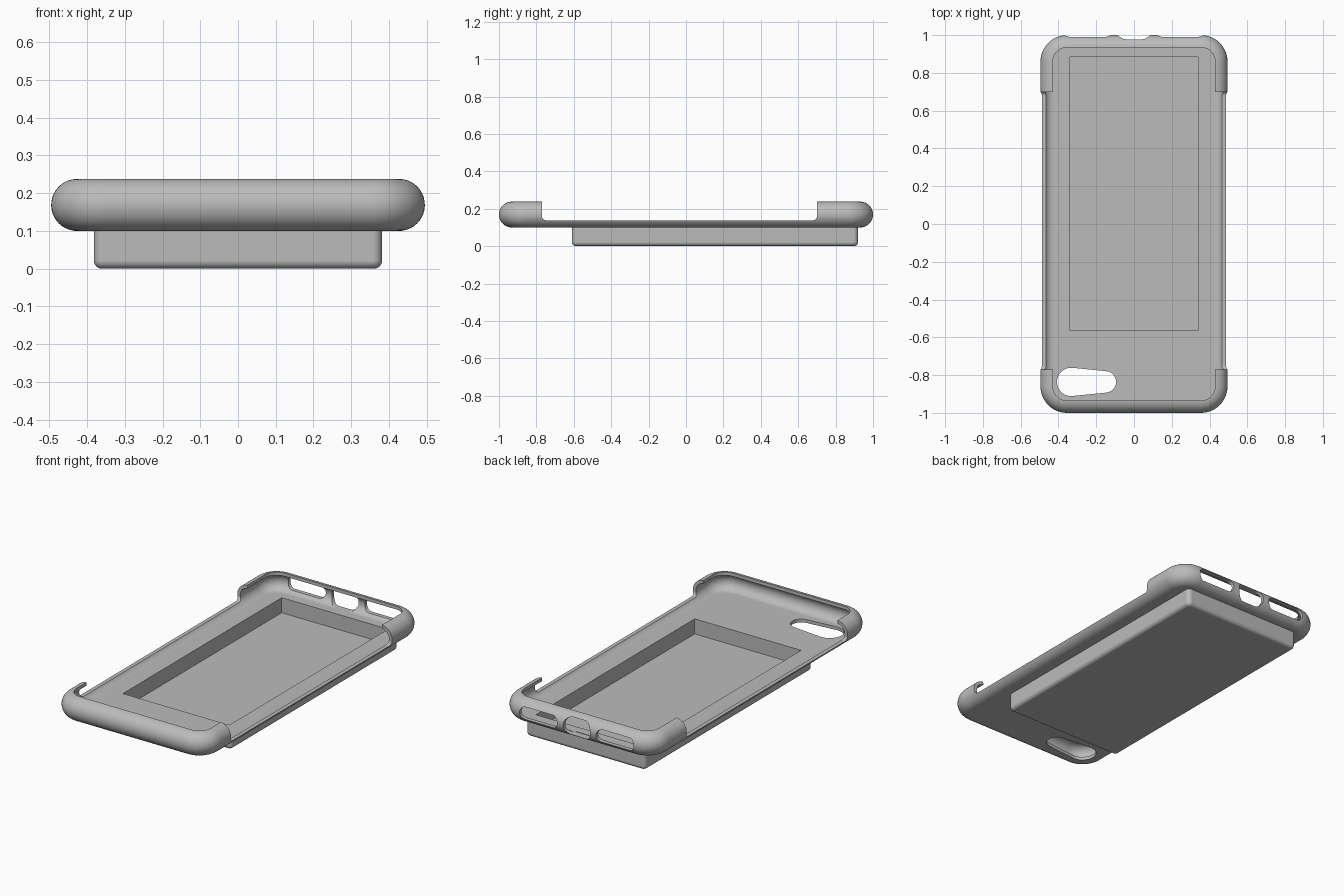
import bpy, bmesh, math
from mathutils import Vector

if "Cube" in bpy.data.objects:
    bpy.data.objects.remove(bpy.data.objects["Cube"])

GREY = bpy.data.materials.new("plain grey")
GREY.diffuse_color = (0.5, 0.5, 0.5, 1)
GREY.use_nodes = True
GREY.node_tree.nodes["Principled BSDF"].inputs["Base Color"].default_value = GREY.diffuse_color


def rounded_rect(cx, cy, hx, hy, r, n=12):
    """Counter-clockwise outline of a rectangle with round corners."""
    pts = []
    for k, (sx, sy) in enumerate([(1, 1), (-1, 1), (-1, -1), (1, -1)]):
        for i in range(n + 1):
            a = math.pi / 2 * (k + i / n)
            pts.append((cx + sx * (hx - r) + r * math.cos(a),
                        cy + sy * (hy - r) + r * math.sin(a)))
    return pts


def loft(name, rings):
    """Skin a stack of equal-length rings and cap both ends."""
    bm = bmesh.new()
    loops = [[bm.verts.new(p) for p in ring] for ring in rings]
    for a, b in zip(loops, loops[1:]):
        for i in range(len(a)):
            j = (i + 1) % len(a)
            bm.faces.new((a[i], a[j], b[j], b[i]))
    bm.faces.new(loops[0][::-1])
    bm.faces.new(loops[-1])
    bmesh.ops.recalc_face_normals(bm, faces=bm.faces)
    mesh = bpy.data.meshes.new(name)
    bm.to_mesh(mesh)
    bm.free()
    mesh.materials.append(GREY)
    obj = bpy.data.objects.new(name, mesh)
    bpy.context.collection.objects.link(obj)
    return obj


def prism(name, outline, axis, lo, hi):
    """Extrude a 2D outline along x, y or z."""
    def place(p, t):
        q = list(p)
        q.insert(axis, t)
        return Vector(q)
    return loft(name, [[place(p, t) for p in outline] for t in (lo, hi)])


def cut(obj, cutters):
    bpy.context.view_layer.objects.active = obj
    for c in cutters:
        m = obj.modifiers.new("cut", 'BOOLEAN')
        m.operation, m.solver, m.object = 'DIFFERENCE', 'EXACT', c
        bpy.ops.object.modifier_apply(modifier=m.name)
        bpy.data.objects.remove(c, do_unlink=True)


def finish(obj):
    bpy.ops.object.select_all(action='DESELECT')
    obj.select_set(True)
    bpy.context.view_layer.objects.active = obj
    bpy.ops.object.shade_smooth_by_angle(angle=math.radians(30))
    m = obj.modifiers.new("flat floors", 'WEIGHTED_NORMAL')
    m.keep_sharp = True


# Case shell: round outer edge, thin lip, hollow inside
HX, HY, R, WALL, MID, CORNER = 0.495, 1.0, 0.069, 0.019, 0.169, 0.14
profile = []
for i in range(21):
    a = math.radians(-90 + 177 * i / 20)
    profile.append((R - R * math.cos(a), MID + R * math.sin(a)))
for i in range(17):
    a = math.radians(86 - 176 * i / 16)
    profile.append((R - (R - WALL) * math.cos(a), MID + (R - WALL) * math.sin(a)))
shell = loft("case_shell", [
    [(x, y, z) for x, y in rounded_rect(0, 0, HX - d, HY - d, CORNER - d)]
    for d, z in profile])

# Long side openings, leaving the wrapped corners
gap = rounded_rect(-0.035, 0.338, 0.735, 0.2, 0.022, 6)
cutters = [prism("side_gap", gap, 0, s * 0.425, s * 0.6) for s in (-1, 1)]

# Port slots in the back end
for x, hx, hz, r in [(-0.245, 0.12, 0.036, 0.034), (0, 0.085, 0.052, 0.045),
                     (0.245, 0.12, 0.036, 0.034)]:
    cutters.append(prism("port_slot", rounded_rect(x, MID, hx, hz, r, 8), 1, 0.935, 1.1))

# Tapered camera hole
x1, r1, x2, r2, cy = -0.333, 0.075, -0.152, 0.057, -0.836
tilt = math.pi / 2 - math.asin((r1 - r2) / (x2 - x1))
hole = []
for i in range(25):
    a = tilt + (2 * math.pi - 2 * tilt) * i / 24
    hole.append((x1 + r1 * math.cos(a), cy + r1 * math.sin(a)))
for i in range(25):
    a = -tilt + 2 * tilt * i / 24
    hole.append((x2 + r2 * math.cos(a), cy + r2 * math.sin(a)))
cutters.append(prism("camera_hole", hole, 2, 0.05, 0.15))


# Pocket opening through the shell floor
def pocket():
    box = [(-0.34, -0.565), (0.34, -0.565), (0.34, 0.885), (-0.34, 0.885)]
    return prism("pocket", box, 2, 0.032, 0.15)


cutters.append(pocket())
cut(shell, cutters)
finish(shell)

# Tray under the case, with a rounded bottom edge
rings = []
for i in range(7):
    a = math.pi / 2 * i / 6
    d, z = 0.022 * (1 - math.sin(a)), 0.022 * (1 - math.cos(a))
    rings.append((d, z))
rings.append((0, 0.1005))
tray = loft("pocket_tray", [
    [(x, y, z) for x, y in rounded_rect(0, 0.155, 0.382 - d, 0.765 - d, 0.025 - d, 6)]
    for d, z in rings])
cut(tray, [pocket()])
finish(tray)
